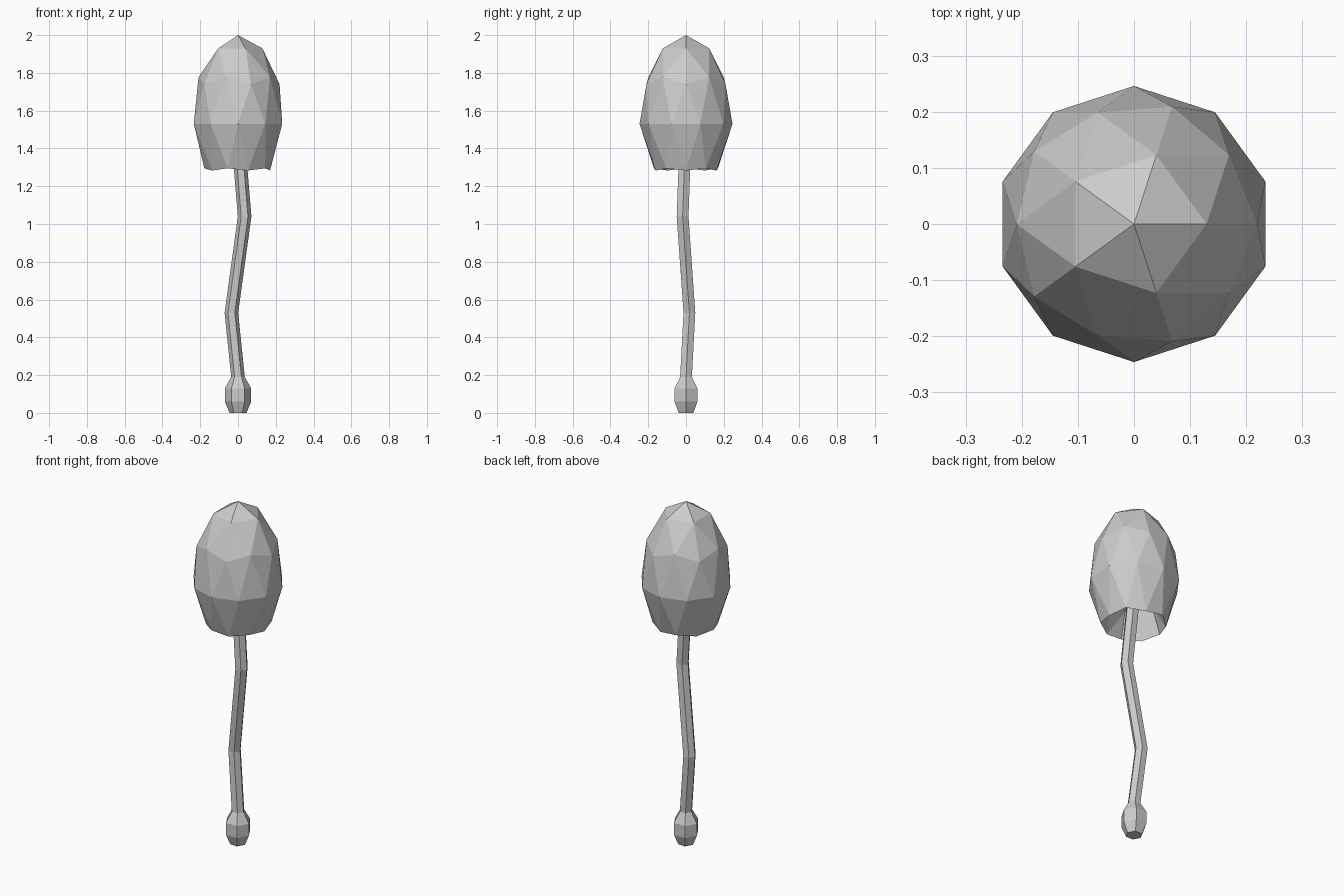
import bpy, bmesh, math

cube = bpy.data.objects.get("Cube")
if cube:
    bpy.data.objects.remove(cube, do_unlink=True)

grey = bpy.data.materials.new("plain grey")
grey.use_nodes = True
colour = (0.6, 0.6, 0.6, 1)
grey.diffuse_color = colour
grey.node_tree.nodes["Principled BSDF"].inputs["Base Color"].default_value = colour


def add_object(name, bm):
    bmesh.ops.recalc_face_normals(bm, faces=bm.faces)
    mesh = bpy.data.meshes.new(name)
    bm.to_mesh(mesh)
    bm.free()
    mesh.materials.append(grey)
    obj = bpy.data.objects.new(name, mesh)
    bpy.context.collection.objects.link(obj)


# Cap: stretched low-poly ball, narrowed at the rim, underside pushed up inside
CENTRE, RADIUS, HEIGHT, RIM = 1.53, 0.246, 0.47, 1.283
bm = bmesh.new()
bmesh.ops.create_icosphere(bm, subdivisions=2, radius=1)
for v in bm.verts:
    level = v.co.z
    v.co.x *= RADIUS
    v.co.y *= RADIUS
    v.co.z = CENTRE + HEIGHT * level
    if level < -0.6:
        v.co.z = 2 * RIM - v.co.z
    elif level < -0.1:
        v.co.x *= 0.81
        v.co.y *= 0.81
        v.co.z = RIM + 0.15 * (level + 0.526)
add_object("cap", bm)

# Stem: six-sided bent stalk growing from a small bulb
SIDES = 6
rings = [  # x, y, z, radius
    (0, 0, 0, 0.045), (0, 0, 0.06, 0.07), (0, 0, 0.13, 0.07),
    (0, 0, 0.19, 0.036), (-0.035, 0.018, 0.53, 0.036),
    (0.035, -0.018, 1.04, 0.036), (0.005, -0.005, 1.4, 0.036),
]
bm = bmesh.new()
loops = []
for x, y, z, r in rings:
    angles = [math.tau * i / SIDES for i in range(SIDES)]
    loops.append([bm.verts.new((x + r * math.cos(a), y + r * math.sin(a), z))
                  for a in angles])
for low, high in zip(loops, loops[1:]):
    for i in range(SIDES):
        j = (i + 1) % SIDES
        bm.faces.new((low[i], low[j], high[j], high[i]))
bm.faces.new(loops[0])
bm.faces.new(loops[-1])
add_object("stem", bm)
